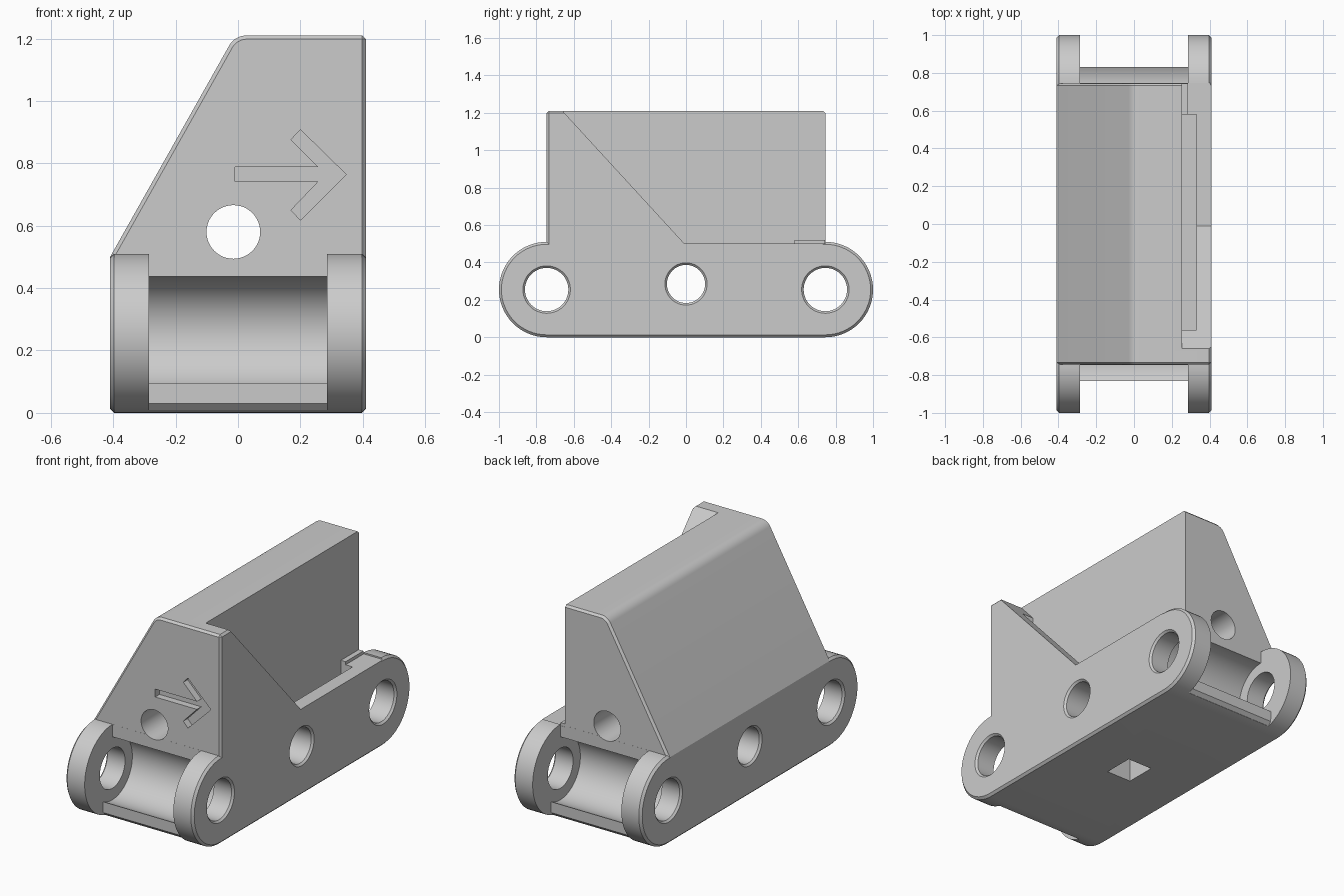
import bpy, bmesh, math

if "Cube" in bpy.data.objects:
    bpy.data.objects.remove(bpy.data.objects["Cube"])

PIVOT_Y, PIVOT_Z, R = 0.745, 0.255, 0.255
HALF_X = 0.41


def finish(name, bm):
    bmesh.ops.recalc_face_normals(bm, faces=bm.faces)
    mesh = bpy.data.meshes.new(name)
    bm.to_mesh(mesh)
    bm.free()
    ob = bpy.data.objects.new(name, mesh)
    bpy.context.collection.objects.link(ob)
    return ob


def prism(name, pts, axis, lo, hi):
    """Extrude a (y,z) profile along x, or an (x,z) profile along y."""
    place = (lambda p, t: (t, p[0], p[1])) if axis == 'x' else (lambda p, t: (p[0], t, p[1]))
    bm = bmesh.new()
    a = [bm.verts.new(place(p, lo)) for p in pts]
    b = [bm.verts.new(place(p, hi)) for p in pts]
    bm.faces.new(a)
    bm.faces.new(b)
    n = len(pts)
    for i in range(n):
        j = (i + 1) % n
        bm.faces.new((a[i], a[j], b[j], b[i]))
    return finish(name, bm)


def arc(cx, cz, r, a0, a1, n):
    return [(cx + r * math.cos(math.radians(a0 + (a1 - a0) * i / n)),
             cz + r * math.sin(math.radians(a0 + (a1 - a0) * i / n))) for i in range(n + 1)]


def bore(name, y, z, profile, n=48):
    """Round cutter along x from (x, radius) stations."""
    bm = bmesh.new()
    rings = [[bm.verts.new((x, y + r * math.cos(2 * math.pi * i / n),
                            z + r * math.sin(2 * math.pi * i / n))) for i in range(n)]
             for x, r in profile]
    bm.faces.new(rings[0])
    bm.faces.new(rings[-1])
    for a, b in zip(rings, rings[1:]):
        for i in range(n):
            j = (i + 1) % n
            bm.faces.new((a[i], a[j], b[j], b[i]))
    return finish(name, bm)


def box(name, x0, x1, y0, y1, z0, z1):
    return prism(name, [(y0, z0), (y1, z0), (y1, z1), (y0, z1)], 'x', x0, x1)


def apply(ob, mod):
    bpy.context.view_layer.objects.active = ob
    bpy.ops.object.modifier_apply(modifier=mod.name)


def bevel(ob, width, angle):
    m = ob.modifiers.new("chamfer", 'BEVEL')
    m.width, m.segments, m.limit_method = width, 1, 'ANGLE'
    m.angle_limit = math.radians(angle)
    apply(ob, m)


def combine(ob, other, op):
    m = ob.modifiers.new("combine", 'BOOLEAN')
    m.object, m.operation, m.solver = other, op, 'EXACT'
    apply(ob, m)
    bpy.data.objects.remove(other)


# Rounded base bar with the pivot lugs
link = prism("hinged_link", arc(PIVOT_Y, PIVOT_Z, R, -90, 90, 32)
             + arc(-PIVOT_Y, PIVOT_Z, R, 90, 270, 32), 'x', -HALF_X, HALF_X)
bevel(link, 0.013, 60)

# Sloped upper housing
housing = prism("housing", [(-HALF_X, 0.3), (HALF_X, 0.3), (HALF_X, 1.21)]
                + arc(0.028, 1.145, 0.065, 90, 150, 8) + [(-HALF_X, 0.5)],
                'y', -PIVOT_Y, PIVOT_Y)
bevel(housing, 0.012, 40)
combine(link, housing, 'UNION')

# Concave knuckle gap between the lugs at each end
for s in (-1, 1):
    pts = [(-0.746, 0.62)] + arc(-PIVOT_Y, PIVOT_Z, 0.183, 90, -118, 40)
    pts += [(-0.83, 0.03), (-0.81, 0.01), (-0.81, -0.1), (-1.1, -0.1), (-1.1, 0.62)]
    gap = prism("gap_cutter", [(-s * y, z) for y, z in pts], 'x', -0.285, 0.285)
    combine(link, gap, 'DIFFERENCE')

# Side recess with a diagonal front edge, and the slot behind its ledge
combine(link, prism("recess_cutter", [(-0.752, 1.31), (-0.01, 0.502), (0.746, 0.502), (0.746, 1.31)],
                    'x', 0.255, 0.5), 'DIFFERENCE')
combine(link, box("slot_cutter", 0.255, 0.33, -0.56, 0.58, 0.44, 1.4), 'DIFFERENCE')
combine(link, box("end_stop", 0.24, 0.285, 0.58, 0.744, 0.45, 0.52), 'UNION')

# Chamfered cross bores
for y, z, r in ((-PIVOT_Y, PIVOT_Z, 0.116), (0, 0.285, 0.102), (PIVOT_Y, PIVOT_Z, 0.116)):
    c = 0.011
    combine(link, bore("bore_cutter", y, z, [(-0.44, r + c + 0.03), (-HALF_X + c, r),
                                             (HALF_X - c, r), (0.44, r + c + 0.03)]), 'DIFFERENCE')

# Lengthwise bore and bottom pocket
combine(link, prism("long_bore_cutter", arc(-0.015, 0.58, 0.086, 0, 352.5, 47), 'y', -1.1, 1.1),
        'DIFFERENCE')
combine(link, box("pocket_cutter", -0.08, 0.08, -0.13, 0.05, -0.1, 0.25), 'DIFFERENCE')

# Engraved direction arrow on the front
arrow = [(-0.01, 0.742), (0.258, 0.742), (0.17, 0.65), (0.2, 0.618), (0.347, 0.764),
         (0.2, 0.908), (0.17, 0.876), (0.258, 0.788), (-0.01, 0.788)]
combine(link, prism("arrow_cutter", arrow, 'y', -0.8, -0.705), 'DIFFERENCE')

# Smooth the round surfaces, keep hard edges
bpy.ops.object.select_all(action='DESELECT')
link.select_set(True)
bpy.context.view_layer.objects.active = link
bpy.ops.object.shade_smooth_by_angle(angle=math.radians(25))
